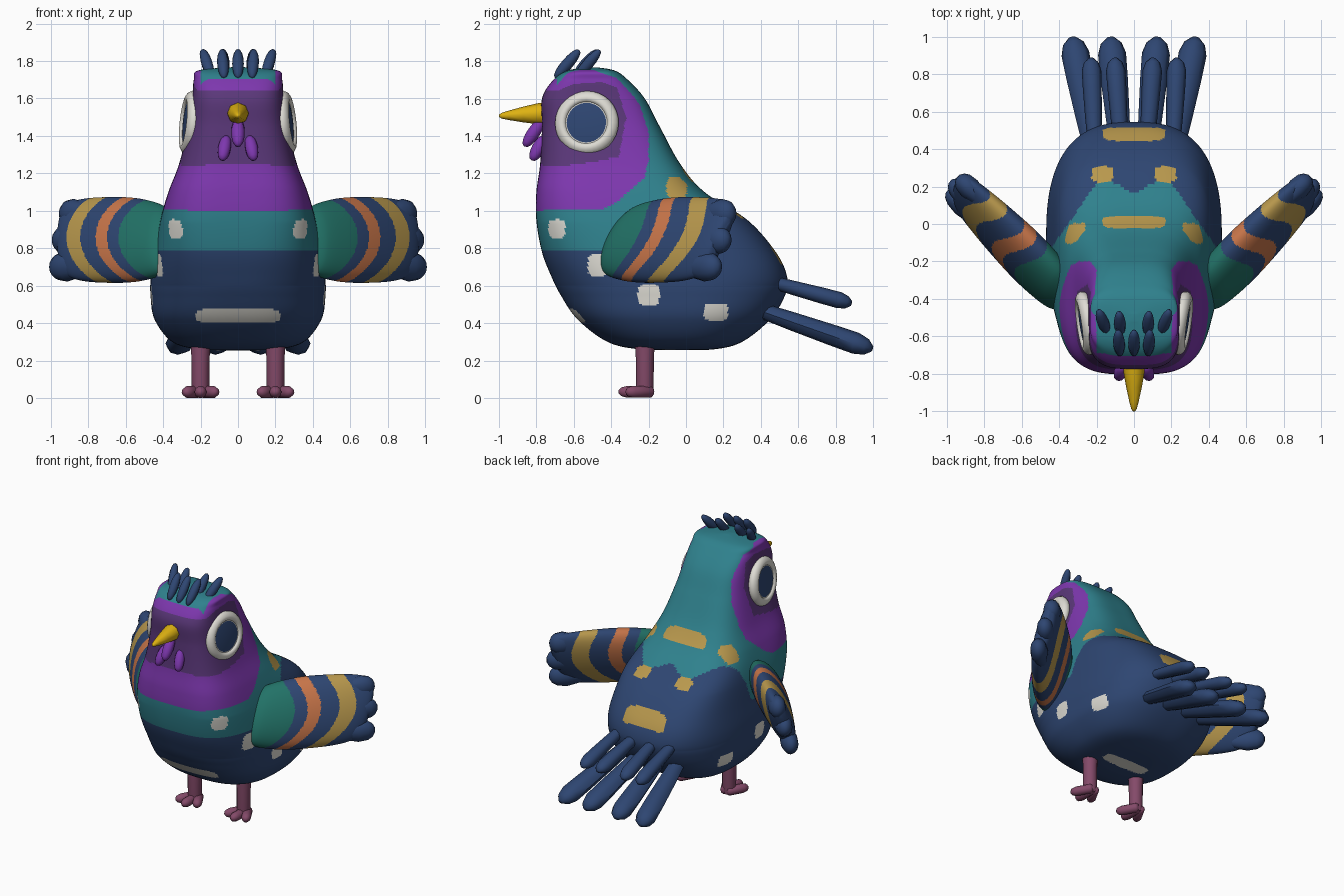
import bpy, bmesh, math
from mathutils import Vector

if "Cube" in bpy.data.objects:
    bpy.data.objects.remove(bpy.data.objects["Cube"])


def material(name, rgb):
    linear = [(c / 255 / 12.92) if c < 11 else ((c / 255 + 0.055) / 1.055) ** 2.4 for c in rgb]
    m = bpy.data.materials.new(name)
    m.use_nodes = True
    m.diffuse_color = (*linear, 1)
    m.node_tree.nodes["Principled BSDF"].inputs["Base Color"].default_value = (*linear, 1)
    return m


navy = material("navy", (46, 70, 114))
teal = material("teal", (47, 129, 141))
purple = material("purple", (125, 55, 174))
plum = material("plum", (90, 55, 121))
green = material("green", (34, 114, 103))
orange = material("orange", (201, 118, 74))
tan = material("tan", (184, 152, 77))
white = material("off white", (222, 220, 212))
yellow = material("yellow", (222, 178, 18))
pink = material("dusky pink", (132, 74, 105))


def loft(name, rings, mats, rule=None):
    """Skin a list of rings, cap both ends, colour the faces by a rule."""
    bm = bmesh.new()
    rows = [[bm.verts.new(p) for p in ring] for ring in rings]
    n = len(rows[0])
    for a, b in zip(rows, rows[1:]):
        for i in range(n):
            bm.faces.new((a[i], a[(i + 1) % n], b[(i + 1) % n], b[i]))
    bm.faces.new(rows[0])
    bm.faces.new(rows[-1])
    bmesh.ops.recalc_face_normals(bm, faces=bm.faces)
    for f in bm.faces:
        f.smooth = True
        if rule:
            f.material_index = mats.index(rule(f.calc_center_median(), f.normal))
    mesh = bpy.data.meshes.new(name)
    bm.to_mesh(mesh)
    bm.free()
    for m in mats:
        mesh.materials.append(m)
    mesh.set_sharp_from_angle(angle=math.radians(55))
    obj = bpy.data.objects.new(name, mesh)
    bpy.context.collection.objects.link(obj)


def spindle(name, a, b, profile, mat, sides=10, wide=1, tall=1):
    """Round or flattened shape from a to b; profile holds (position, radius)."""
    a, b = Vector(a), Vector(b)
    q = (b - a).to_track_quat('Z', 'Y')
    turns = [2 * math.pi * i / sides for i in range(sides)]
    rings = [[a.lerp(b, t) + q @ Vector((r * wide * math.cos(k), r * tall * math.sin(k), 0))
              for k in turns] for t, r in profile]
    loft(name, rings, [mat])


def oval(r, steps=8):
    """Blunt egg profile."""
    return [((1 - math.cos(k)) / 2, max(r * abs(math.sin(k)) ** .8, 0.001))
            for k in (math.pi * i / steps for i in range(steps + 1))]


def smooth_rows(rows, steps):
    """Catmull-Rom interpolation of a table of rows."""
    out = []
    for i in range(len(rows) - 1):
        p = [rows[max(0, min(len(rows) - 1, i + k))] for k in (-1, 0, 1, 2)]
        for s in range(steps):
            t = s / steps
            out.append([b + t / 2 * (c - a + t * (2 * a - 5 * b + 4 * c - d + t * (3 * (b - c) + d - a)))
                        for a, b, c, d in zip(*p)])
    return out + [list(rows[-1])]


def inside(poly, y, z):
    hit = False
    for (y1, z1), (y2, z2) in zip(poly, poly[1:] + poly[:1]):
        if (z1 > z) != (z2 > z) and y < (y2 - y1) * (z - z1) / (z2 - z1) + y1:
            hit = not hit
    return hit


def spot(u, v, cu, cv, a, b):
    return ((u - cu) / a) ** 4 + ((v - cv) / b) ** 4 < 1


# Body: height, front, back, half width
body_rows = [(.257, -.06, -.04, .01), (.26, -.25, .15, .2), (.30, -.42, .30, .35), (.42, -.58, .45, .445),
             (.55, -.67, .53, .467), (.65, -.72, .54, .465), (.78, -.77, .48, .445), (.95, -.80, .33, .415),
             (1.1, -.80, .10, .372), (1.25, -.78, -.03, .315), (1.45, -.77, -.14, .265), (1.6, -.77, -.22, .245),
             (1.7, -.71, -.31, .236), (1.75, -.635, -.38, .212), (1.768, -.52, -.48, .02)]
body_rings = []
for z, front, back, w in smooth_rows(body_rows, 16):
    e = 2.6 + min(.85, max(0, 2.5 * (z - .6)))
    ring = []
    for i in range(280):
        c, s = math.cos(math.pi * i / 140), math.sin(math.pi * i / 140)
        r = (abs(c) ** e + abs(s) ** e) ** (-1 / e)
        ring.append((w * r * c, (front + back) / 2 + (back - front) / 2 * r * s, z))
    body_rings.append(ring)

cheek = [(-.9, 1.0), (-.45, 1.01), (-.38, 1.04), (-.22, 1.18), (-.2, 1.28), (-.2, 1.42),
         (-.25, 1.58), (-.37, 1.71), (-.5, 1.755), (-.62, 1.765), (-.9, 1.765)]
mask = [(-.9, 1.25), (-.65, 1.24), (-.5, 1.26), (-.36, 1.29), (-.32, 1.5), (-.37, 1.66),
        (-.45, 1.69), (-.6, 1.68), (-.68, 1.645), (-.9, 1.65)]


def body_colour(p, n):
    x, y, z = abs(p.x), p.y, p.z
    if n.z > .1 and y > -.15:
        if spot(x, y, 0, .48, .17, .036) or spot(x, y, 0, .01, .17, .034) or spot(x, y, .17, .265, .057, .042):
            return tan
    if x > .26 and spot(y, z, -.05, 1.125, .055, .055):
        return tan
    if x > .15 and (spot(y, z, -.69, .905, .045, .05) or spot(y, z, -.47, .71, .055, .06)
                    or spot(y, z, -.2, .55, .058, .055) or spot(y, z, .16, .46, .065, .046)):
        return white
    if (n.y < 0 and y < -.4 and spot(x, z, 0, .44, .225, .04)) or (z < .3 and spot(x, y, 0, -.09, .18, .05)):
        return white
    if inside(mask, y, z):
        return plum
    if inside(cheek, y, z) and not (x < .2 and z > 1.4 and (y > -.69 or z > 1.705)):
        return purple
    limit = min(.16 + .6 * x, .22, .22 - 1.45 * (x - .2))
    return teal if z > .79 and y < max(limit, -.2) else navy


loft("body", body_rings, [navy, teal, purple, plum, tan, white], body_colour)

# Beak
spindle("beak", (0, -.74, 1.522), (0, -1, 1.508),
        [(0, .06), (.2, .056), (.5, .042), (.8, .025), (.95, .015), (1, .005)], yellow, 8)

# Wattles under the beak
spindle("middle_wattle", (0, -.765, 1.49), (0, -.865, 1.345), oval(.036), purple)

# Head crest
crest = [(0, -.70, 0), (.075, -.70, .01), (-.075, -.70, -.01),
         (.07, -.60, .01), (-.07, -.60, -.01), (.14, -.59, .05), (-.14, -.59, -.05)]
for i, (x, y, lean) in enumerate(crest):
    spindle(f"crest_feather_{i + 1}", (x, y, 1.71), (x + lean, y + .13, 1.86), oval(.031), navy, 8)

# Wing outline: distance out, half height, half thickness
wing_rows = [(-.04, .13, .07), (.01, .185, .1), (.1, .215, .112), (.2, .228, .112), (.32, .228, .1),
             (.42, .22, .085), (.49, .2, .07), (.53, .16, .05), (.545, .09, .02)]
WING_Z = .845


def wing_point(s, u, v, w):
    return Vector((s * (.40 + u + .7 * w), -.345 + .99 * u + .45 * v - .7 * w, WING_Z + v))


def wing_colour(p, n):
    v = p.z - WING_Z
    u = (abs(p.x) - .40 + .345 + p.y - .45 * v) / 1.99
    reach = .40 + u + 2 * (v - .02) ** 2
    for edge, m in ((.56, green), (.622, navy), (.688, orange), (.778, navy), (.862, tan)):
        if reach < edge:
            return m
    return navy


feather = [(0, .7), (.3, .85), (.65, .97), (.86, 1), (.95, .75), (1, .28)]

for side, s in (("left", 1), ("right", -1)):
    rings = []
    for u, h, t in smooth_rows(wing_rows, 20):
        turns = [2 * math.pi * i / 120 for i in range(120)]
        rings.append([wing_point(s, u, h * math.sin(k), t * math.cos(k)) for k in turns])
    loft(side + "_wing", rings, [navy, green, orange, tan], wing_colour)
    for i, (v, tip) in enumerate(((.142, .54), (0, .58), (-.145, .595))):
        spindle(f"{side}_wing_tip_{i + 1}", wing_point(s, .36, v * .95, 0), wing_point(s, tip, v, 0),
                [(0, .03), (.35, .06), (.65, .08), (.85, .07), (.95, .048), (1, .018)],
                navy, 12, wide=.75)

    # Eyes
    normal = Vector((s * .98, -.14, .1)).normalized()
    centre = Vector((s * .26, -.53, 1.47))
    rim = [(0, .15), (.3, .168), (.55, .172), (.8, .162), (.95, .145), (1, .128), (.9, .116), (.8, .112)]
    spindle(side + "_eye_rim", centre - normal * .04, centre + normal * .034, rim, white, 32)
    spindle(side + "_pupil", centre - normal * .01, centre + normal * .025,
            [(0, .114), (.8, .114), (.95, .08), (1, .01)], navy, 32)

    spindle(side + "_wattle", (s * .06, -.755, 1.40), (s * .085, -.825, 1.27), oval(.035), purple)

    # Tail feathers
    for place, x0, x1 in (("inner", .07, .125), ("outer", .21, .33)):
        spindle(f"{side}_{place}_long_tail_feather", (s * x0, .38, .475), (s * x1, .995, .262),
                [(t, .068 * r) for t, r in feather], navy, 8, wide=1.1, tall=.85)
        spindle(f"{side}_{place}_short_tail_feather", (s * x0, .42, .63), (s * (x1 * .62 + .025), .885, .505),
                [(t, .052 * r) for t, r in feather], navy, 8, tall=.85)

    # Legs and toes
    x = s * .2
    spindle(side + "_leg", (x, -.22, .01), (x, -.22, .34),
            [(0, .043), (.1, .047), (.6, .048), (.85, .053), (1, .055)], pink, 12)
    toe = [(0, .022), (.08, .032), (.75, .033), (.93, .024), (1, .008)]
    for i, (dx, y) in enumerate(((-.085, -.32), (0, -.36), (.085, -.32))):
        spindle(f"{side}_toe_{i + 1}", (x + dx * .1, -.18, .033), (x + dx, y, .033), toe, pink)
